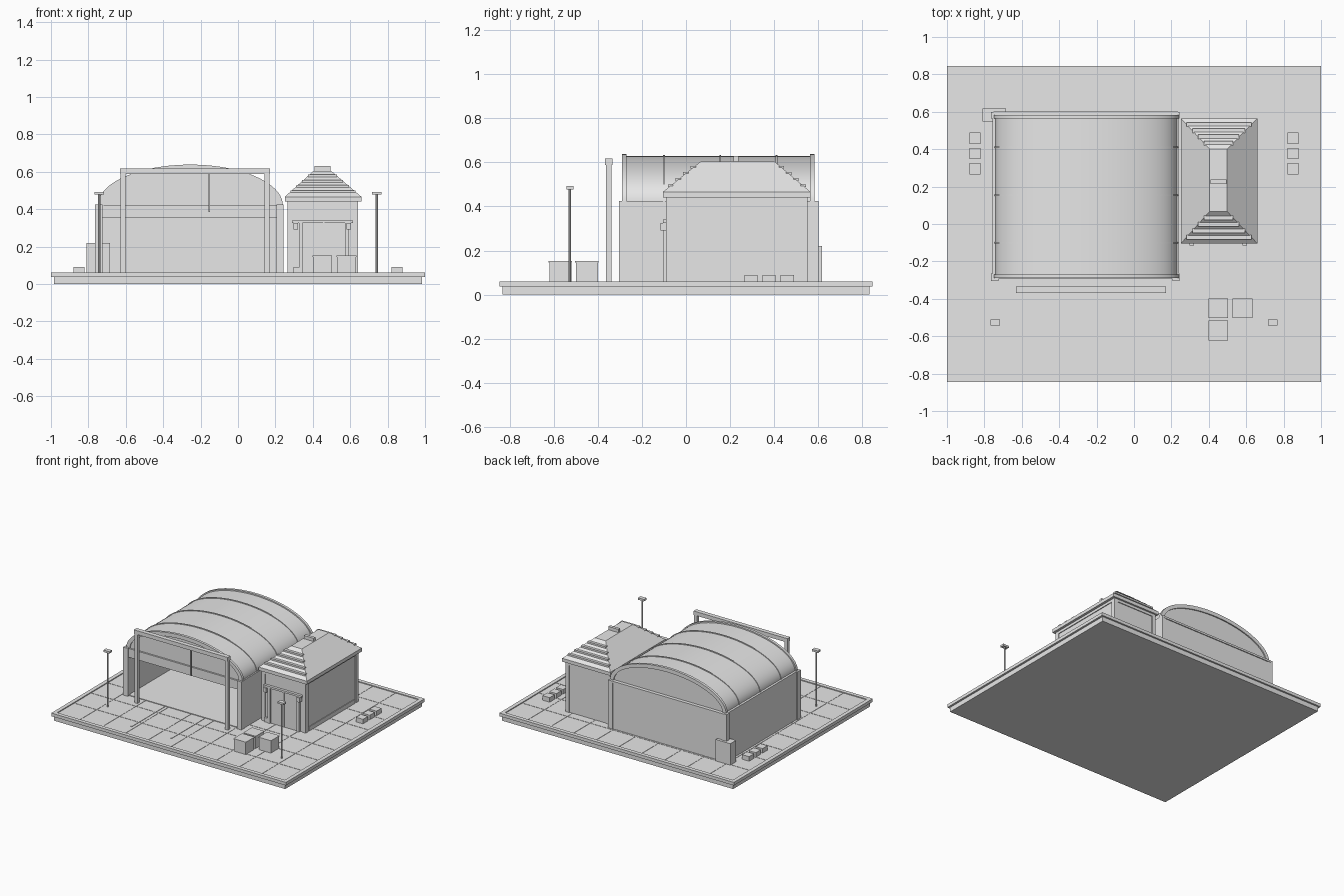
import bpy, bmesh, math

if "Cube" in bpy.data.objects:
    bpy.data.objects.remove(bpy.data.objects["Cube"])

grey = bpy.data.materials.new("plain_grey")
grey.use_nodes = True
COLOUR = (0.8, 0.8, 0.8, 1)
grey.diffuse_color = COLOUR
grey.node_tree.nodes["Principled BSDF"].inputs["Base Color"].default_value = COLOUR


def finish(name, bm, smooth=False):
    bmesh.ops.recalc_face_normals(bm, faces=bm.faces)
    mesh = bpy.data.meshes.new(name)
    bm.to_mesh(mesh)
    bm.free()
    mesh.materials.append(grey)
    ob = bpy.data.objects.new(name, mesh)
    bpy.context.collection.objects.link(ob)
    if smooth:
        bpy.ops.object.select_all(action="DESELECT")
        ob.select_set(True)
        bpy.context.view_layer.objects.active = ob
        bpy.ops.object.shade_smooth_by_angle(angle=math.radians(30))
    return ob


def box(name, x, y, z, bm=None):
    """Box from (low, high) ranges; added to bm if one is given."""
    own = bm is None
    bm = bm or bmesh.new()
    verts = bmesh.ops.create_cube(bm, size=1)["verts"]
    for v in verts:
        v.co = [r[0] + (c + 0.5) * (r[1] - r[0]) for c, r in zip(v.co, (x, y, z))]
    if own:
        return finish(name, bm)


def prism(name, outline, y0, y1, smooth=True):
    """Extrude an x-z outline along y."""
    bm = bmesh.new()
    face = bm.faces.new([bm.verts.new((x, y0, z)) for x, z in outline])
    new = bmesh.ops.extrude_face_region(bm, geom=[face])["geom"]
    bmesh.ops.translate(bm, vec=(0, y1 - y0, 0),
                        verts=[g for g in new if isinstance(g, bmesh.types.BMVert)])
    return finish(name, bm, smooth)


CX, SPRING, GROUND = -0.255, 0.42, 0.055


def arc(half_width, rise, n=40):
    return [(CX - half_width * math.cos(math.pi * i / n),
             SPRING + rise * math.sin(math.pi * i / n)) for i in range(n + 1)]


def arch(name, half_width, rise, thick, y0, y1):
    outline = arc(half_width, rise) + arc(half_width - thick, rise - thick)[::-1]
    return prism(name, outline, y0, y1)


# Base slab, paving and curb
box("base_slab", (-0.985, 0.985), (-0.832, 0.832), (0, 0.036))
box("paving_bed", (-0.98, 0.98), (-0.825, 0.825), (0.036, 0.053))
bm = bmesh.new()
step, gap = 0.194, 0.003
for i in range(10):
    for j in range(8):
        x, y = -0.97 + i * step, -0.815 + j * 0.20375
        box("", (x + gap, x + step - gap), (y + gap, y + 0.20375 - gap), (0.05, GROUND), bm)
finish("paving_tiles", bm)
bm = bmesh.new()
for s in (-1, 1):
    box("", (-1, 1), sorted((s * 0.845, s * 0.815)), (0.036, 0.06), bm)
    box("", sorted((s * 1, s * 0.97)), (-0.815, 0.815), (0.036, 0.06), bm)
finish("curb", bm)
for x in (-0.42, -0.08):
    box("guide_line", (x - 0.006, x + 0.006), (-0.7, -0.3), (GROUND, 0.058))

# Hangar shell
box("hangar_floor", (-0.74, 0.22), (-0.29, 0.58), (0.05, 0.06))
for x in ((-0.757, -0.73), (0.215, 0.24)):
    box("hangar_side_wall", x, (-0.285, 0.58), (0.05, 0.425))
for x in ((-0.765, -0.725), (0.205, 0.243)):
    box("hangar_front_pillar", x, (-0.305, -0.265), (0.05, 0.425))
    box("hangar_back_pillar", x, (0.565, 0.6), (0.05, 0.425))
box("hangar_back_wall", (-0.75, 0.235), (0.565, 0.595), (0.05, 0.42))
box("hangar_door_lintel", (-0.73, 0.21), (-0.295, -0.27), (0.353, 0.42))
for name, y in (("front_gable", -0.282), ("back_gable", 0.56)):
    prism(name, arc(0.48, 0.2), y, y + 0.014, smooth=False)
box("back_gable_band", (-0.75, 0.235), (0.575, 0.602), (0.41, 0.425))

# Barrel roof with end trims and ribs
arch("barrel_roof", 0.485, 0.208, 0.014, -0.285, 0.575)
for y in (-0.29, 0.563):
    arch("roof_end_trim", 0.495, 0.218, 0.03, y, y + 0.02)
for y in (-0.1, 0.155, 0.41):
    arch("roof_rib", 0.49, 0.214, 0.012, y - 0.004, y + 0.004)

# Gantry with hoist cable
for x in (-0.615, 0.155):
    box("gantry_post", (x - 0.013, x + 0.013), (-0.362, -0.338), (0.05, 0.6))
box("gantry_beam", (-0.63, 0.17), (-0.368, -0.334), (0.588, 0.618))
box("hoist_cable", (-0.159, -0.151), (-0.355, -0.347), (0.385, 0.59))

# Office walls and trim
OX, OY = (0.27, 0.635), (-0.085, 0.545)
box("office_walls", OX, OY, (0.05, 0.445))
for x in OX:
    for y in OY:
        box("office_corner_post", (x - 0.006 if x < 0.4 else x - 0.025, x + 0.025 if x < 0.4 else x + 0.006),
            (y - 0.006 if y < 0 else y - 0.025, y + 0.025 if y < 0 else y + 0.006), (0.05, 0.44))
box("office_plinth", (0.266, 0.64), (-0.05, 0.505), (0.05, 0.087))
box("office_top_band", (0.264, 0.641), (-0.091, 0.551), (0.42, 0.445))
box("office_eaves", (0.25, 0.66), (-0.105, 0.565), (0.44, 0.466))

# Office entrance
box("door_lintel", (0.29, 0.615), (-0.105, -0.08), (0.325, 0.34))
for x in ((0.325, 0.345), (0.572, 0.592)):
    box("door_post", x, (-0.105, -0.08), (0.05, 0.33))
box("door_leaf", (0.345, 0.572), (-0.094, -0.08), (0.05, 0.325))
box("door_seam", (0.455, 0.462), (-0.098, -0.08), (0.05, 0.325))
for x in (0.308, 0.593):
    box("wall_lamp", (x - 0.012, x + 0.012), (-0.115, -0.085), (0.29, 0.325))
box("door_step", (0.295, 0.325), (-0.1, -0.08), (0.05, 0.088))

# Office hip roof, with slats on its front and back slopes
LOW = ((0.25, 0.66), (-0.105, 0.565), 0.466)
TOP = ((0.405, 0.497), (0.068, 0.4), 0.605)
bm = bmesh.new()
for x_range, y_range, z in (LOW, TOP):
    for x in x_range:
        for y in y_range:
            bm.verts.new((x, y, z))
bmesh.ops.convex_hull(bm, input=bm.verts)
bmesh.ops.dissolve_limit(bm, angle_limit=0.01, verts=bm.verts, edges=bm.edges)
finish("office_hip_roof", bm)


def mix(a, b, t):
    return a + (b - a) * t


bm = bmesh.new()
for k in range(4):
    t = 0.2 + k * 0.2
    x = [mix(LOW[0][i], TOP[0][i], t) for i in (0, 1)]
    z = mix(LOW[2], TOP[2], t)
    for side in (0, 1):
        y = mix(LOW[1][side], TOP[1][side], t)
        box("", x, (y - 0.012, y + 0.012), (z - 0.006, z + 0.007), bm)
finish("roof_slats", bm)
box("roof_vent", (0.41, 0.495), (0.215, 0.238), (0.6, 0.63))

# Yard items
for x, y in ((0.4, -0.5), (0.53, -0.5), (0.4, -0.62)):
    box("crate", (x, x + 0.1), (y, y + 0.1), (0.05, 0.147))
    box("crate_lid", (x - 0.003, x + 0.103), (y - 0.003, y + 0.103), (0.145, 0.152))
for s in (-1, 1):
    for y in (0.295, 0.377, 0.459):
        box("small_box", (s * 0.85 - 0.03, s * 0.85 + 0.03), (y - 0.03, y + 0.03), (0.05, 0.09))
    # Yard lamp
    x = s * 0.742
    bm = bmesh.new()
    bmesh.ops.create_cone(bm, cap_ends=True, segments=10, radius1=0.006, radius2=0.006, depth=0.43)
    bmesh.ops.translate(bm, verts=bm.verts, vec=(x, -0.527, 0.265))
    finish("lamp_pole", bm, True)
    box("lamp_head", (x - 0.025, x + 0.025), (-0.543, -0.511), (0.477, 0.492))
box("utility_cabinet", (-0.81, -0.685), (0.548, 0.617), (0.05, 0.22))
